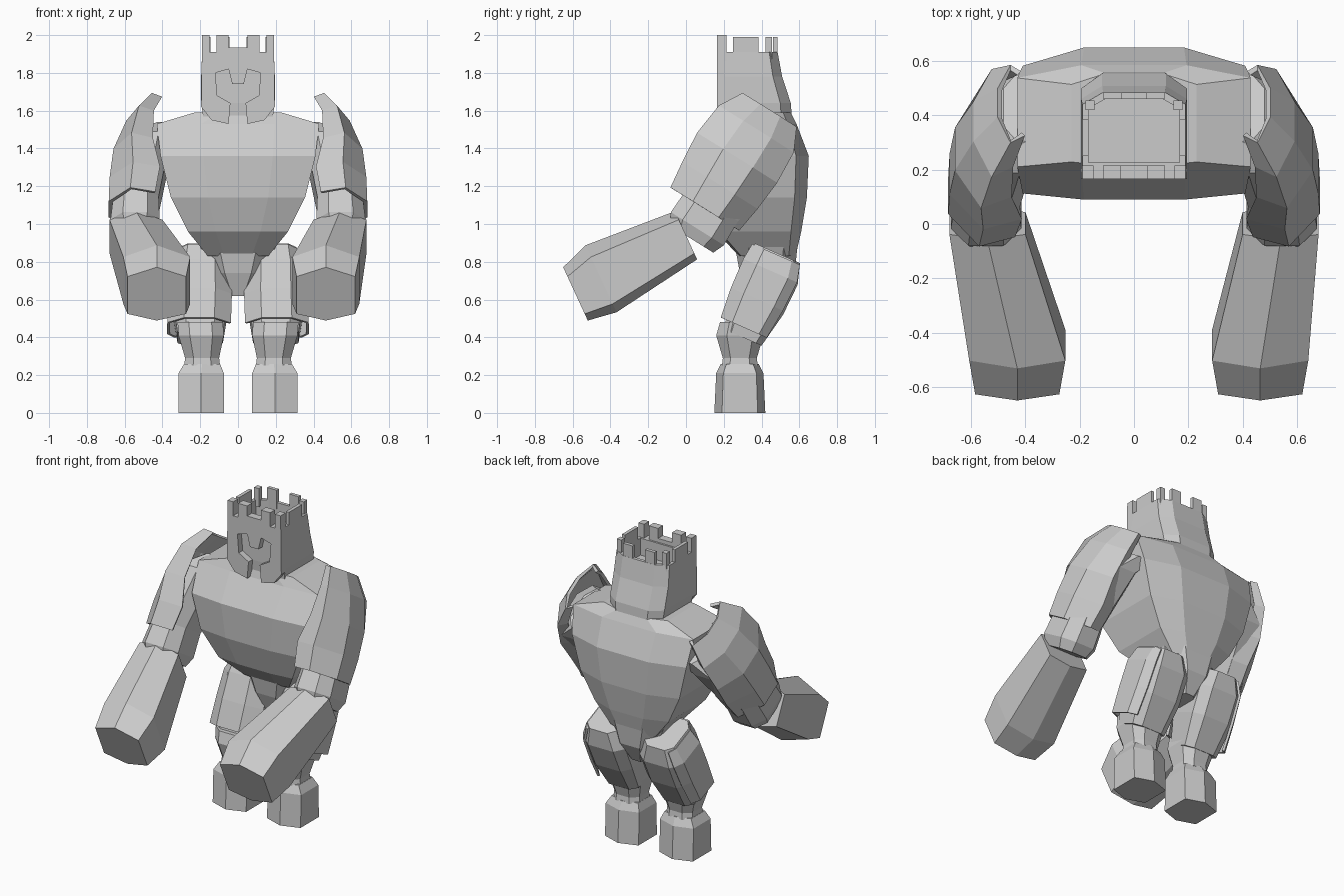
import bpy
import bmesh

if "Cube" in bpy.data.objects:
    bpy.data.objects.remove(bpy.data.objects["Cube"])

# One plain stone colour
stone = bpy.data.materials.new("stone_grey")
stone.use_nodes = True
stone_colour = (0.6, 0.6, 0.6, 1)
stone.diffuse_color = stone_colour
stone.node_tree.nodes["Principled BSDF"].inputs["Base Color"].default_value = stone_colour


def finish(name, bm):
    """Turn a bmesh into a flat-shaded stone object."""
    bmesh.ops.recalc_face_normals(bm, faces=bm.faces[:])
    mesh = bpy.data.meshes.new(name)
    bm.to_mesh(mesh)
    bm.free()
    mesh.materials.append(stone)
    part = bpy.data.objects.new(name, mesh)
    bpy.context.collection.objects.link(part)
    return part


def loft(name, profile, stations, forward, side=1, closed=True):
    """Skin a profile (across, forward) over stations (x, y, z, half width, half depth)."""
    bm = bmesh.new()
    forward_y, forward_z = forward
    rings = []
    for x, y, z, width, depth in stations:
        rings.append([bm.verts.new((side * (x + across * width),
                                    y + ahead * depth * forward_y,
                                    z + ahead * depth * forward_z))
                      for across, ahead in profile])
    count = len(profile)
    for lower, upper in zip(rings, rings[1:]):
        for i in range(count if closed else count - 1):
            j = (i + 1) % count
            bm.faces.new((lower[i], lower[j], upper[j], upper[i]))
    if closed:
        bm.faces.new(rings[0])
        bm.faces.new(rings[-1])
    return finish(name, bm)


def thicken(part, thickness):
    shell = part.modifiers.new("thickness", "SOLIDIFY")
    shell.thickness = thickness
    shell.offset = 0


def box(name, x_range, y_range, z_range):
    bm = bmesh.new()
    bmesh.ops.create_cube(bm, size=1)
    for vert in bm.verts:
        for axis, (low, high) in enumerate((x_range, y_range, z_range)):
            vert.co[axis] = low if vert.co[axis] < 0 else high
    return finish(name, bm)


def mirrored(half):
    """Complete a half profile across its first axis."""
    return half + [(-across, ahead) for across, ahead in reversed(half)]


FRONT = (-1, 0)
hexagon = [(0, 1), (1, 0.65), (1, -0.75), (0, -1), (-1, -0.75), (-1, 0.65)]
block = mirrored([(0.5, 1), (1, 0.55), (1, -0.55), (0.5, -1)])
thigh_profile = mirrored([(0.6, 1), (1, 0.6), (1, -0.7), (0.6, -1)])

# Barrel torso, tapering to the waist
chest_profile = mirrored([(0.45, 1), (1, 0.92), (1, -0.76), (0.45, -1)])
loft("torso", chest_profile, [
    (0, 0.43, 0.83, 0.16, 0.15),
    (0, 0.385, 0.96, 0.265, 0.225),
    (0, 0.37, 1.14, 0.355, 0.27),
    (0, 0.37, 1.36, 0.41, 0.28),
    (0, 0.39, 1.53, 0.43, 0.195),
    (0, 0.385, 1.59, 0.23, 0.17)], FRONT)

# Pelvis wedge between the legs
loft("pelvis", block, [
    (0, 0.42, 0.62, 0.06, 0.09),
    (0, 0.43, 0.74, 0.14, 0.145),
    (0, 0.425, 0.88, 0.2, 0.165)], FRONT)

# Hollow-topped helmet
helmet_profile = mirrored([(1, 1), (1, -0.68), (0.6, -1)])
loft("helmet", helmet_profile, [
    (0, 0.385, 1.57, 0.185, 0.175),
    (0, 0.38, 1.64, 0.195, 0.175),
    (0, 0.357, 1.78, 0.195, 0.152),
    (0, 0.345, 1.91, 0.19, 0.14),
    (0, 0.345, 1.91, 0.168, 0.118),
    (0, 0.345, 1.8, 0.168, 0.118)], FRONT)

# Face plate with crown teeth, eye openings and cheek guards
half_face = [(0.05, 1.935), (0.05, 2), (0.115, 2), (0.115, 1.91), (0.15, 1.91),
             (0.15, 2), (0.19, 2), (0.195, 1.62), (0.14, 1.55), (0.05, 1.53),
             (0.04, 1.64), (0.11, 1.68), (0.12, 1.8), (0.05, 1.82), (0.03, 1.74)]
bm = bmesh.new()
face = bm.faces.new([bm.verts.new((x, 0.165, z)) for x, z in mirrored(half_face)])
extruded = bmesh.ops.extrude_face_region(bm, geom=[face], use_keep_orig=True)
bmesh.ops.translate(bm, vec=(0, 0.05, 0),
                    verts=[v for v in extruded["geom"] if isinstance(v, bmesh.types.BMVert)])
bmesh.ops.triangulate(bm, faces=[f for f in bm.faces if len(f.verts) > 4])
finish("face_plate", bm)

# Parts that come in pairs
pauldron_profile = [(-0.6, -0.85), (0.1, -1), (1, -0.4), (1, 0.35), (0.1, 1), (-0.95, 0.8)]
thigh_plate_profile = [(0.8, -1), (1.05, -0.65), (1.05, 0.55), (0.5, 1.05), (-0.5, 1.05), (-1.05, 0.5)]
ARM = (-0.85, 0.53)
FOREARM = (-0.42, 0.91)
THIGH = (-0.91, 0.4)

# The right club swings in slightly further than the left
for side, label, club_x in ((1, "left", 0.465), (-1, "right", 0.43)):
    # Crown teeth along the side and back walls
    for tooth, x_range, y_range in (
            ("side", (0.168, 0.19), (0.25, 0.385)),
            ("corner", (0.145, 0.178), (0.42, 0.455)),
            ("back", (0.045, 0.113), (0.461, 0.484))):
        box(f"{label}_{tooth}_crown_tooth", sorted(side * x for x in x_range), y_range, (1.87, 1.99))

    # Upper arm and elbow
    loft(f"{label}_upper_arm", block, [
        (0.38, 0.43, 1.46, 0.1, 0.15),
        (0.48, 0.35, 1.39, 0.12, 0.19),
        (0.54, 0.14, 1.1, 0.12, 0.16),
        (0.545, 0.06, 0.975, 0.13, 0.165),
        (0.545, 0.03, 0.92, 0.105, 0.135)], ARM, side)

    # Curved shoulder armour
    pauldron = loft(f"{label}_pauldron", pauldron_profile, [
        (0.45, 0.44, 1.6, 0.045, 0.16),
        (0.515, 0.37, 1.5, 0.068, 0.225),
        (0.55, 0.27, 1.35, 0.1, 0.24),
        (0.54, 0.18, 1.205, 0.13, 0.225),
        (0.555, 0.1, 1.08, 0.12, 0.205)], ARM, side, closed=False)
    thicken(pauldron, 0.02)

    # Club-like forearm
    loft(f"{label}_forearm", hexagon, [
        (0.54, 0.0, 0.94, 0.14, 0.14),
        (club_x, -0.45, 0.71, 0.177, 0.195),
        (club_x, -0.585, 0.63, 0.155, 0.155)], FOREARM, side)

    # Thigh with its front armour
    loft(f"{label}_thigh", thigh_profile, [
        (0.205, 0.485, 0.845, 0.105, 0.13),
        (0.2, 0.45, 0.74, 0.15, 0.155),
        (0.2, 0.38, 0.58, 0.148, 0.148),
        (0.2, 0.3, 0.4, 0.12, 0.11)], THIGH, side)
    plate = loft(f"{label}_thigh_plate", thigh_plate_profile, [
        (0.215, 0.48, 0.835, 0.095, 0.13),
        (0.2, 0.45, 0.75, 0.148, 0.147),
        (0.2, 0.38, 0.6, 0.155, 0.142),
        (0.205, 0.31, 0.45, 0.155, 0.125)], THIGH, side, closed=False)
    thicken(plate, 0.015)

    # Knee, narrow ankle and blocky foot
    loft(f"{label}_lower_leg", block, [
        (0.2, 0.29, 0.48, 0.12, 0.11),
        (0.195, 0.285, 0.41, 0.12, 0.125),
        (0.19, 0.285, 0.29, 0.09, 0.09),
        (0.19, 0.285, 0.25, 0.095, 0.095)], FRONT, side)
    loft(f"{label}_foot", [(0, 1), (1, 0.7), (1, -0.7), (0, -1), (-1, -0.7), (-1, 0.7)], [
        (0.19, 0.285, 0.26, 0.095, 0.1),
        (0.195, 0.285, 0.21, 0.12, 0.125),
        (0.195, 0.285, 0, 0.12, 0.135)], FRONT, side)
